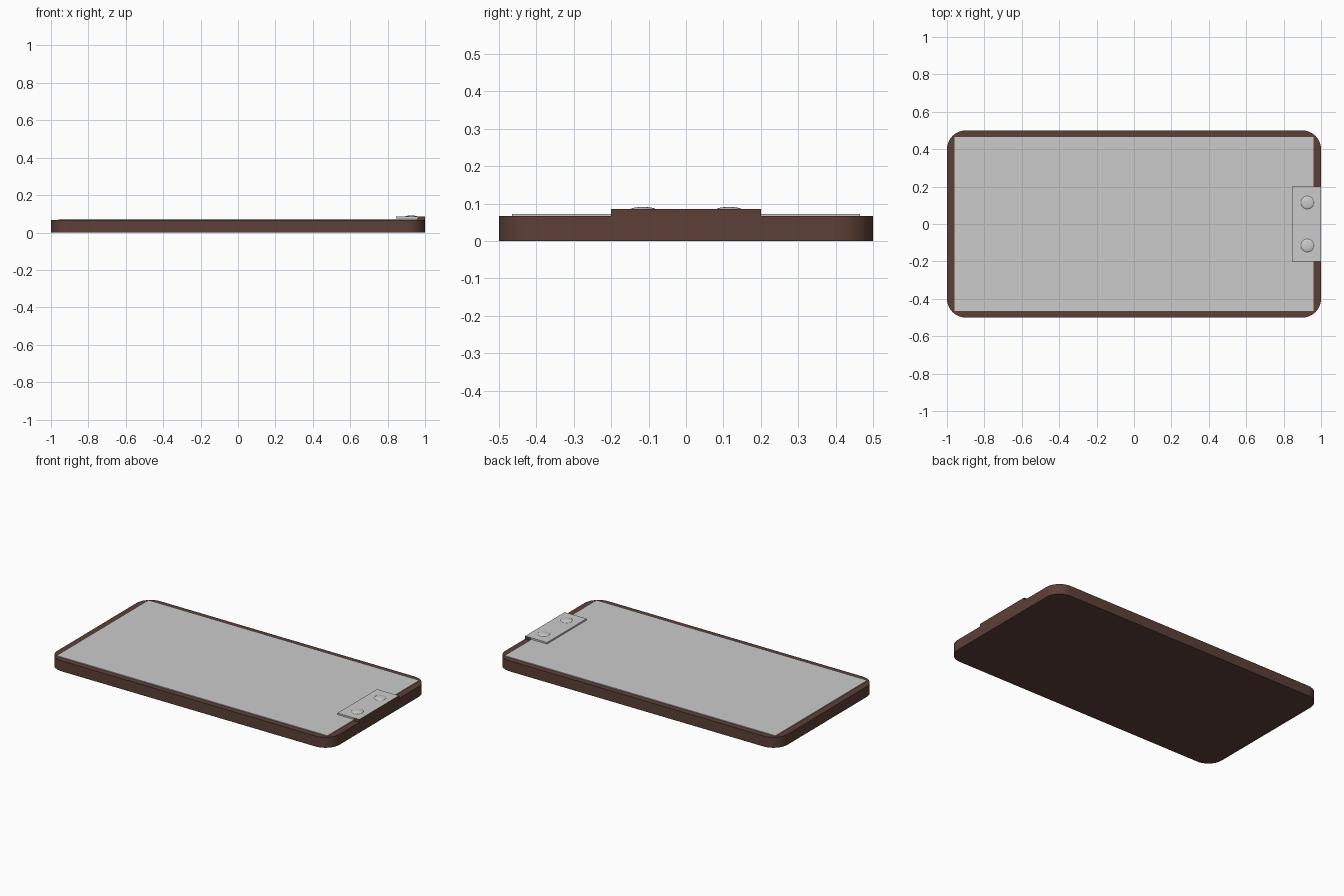
import bpy, bmesh, math
from mathutils import Matrix

if "Cube" in bpy.data.objects:
    bpy.data.objects.remove(bpy.data.objects["Cube"])


def material(name, rgb):
    m = bpy.data.materials.new(name)
    m.diffuse_color = (*rgb, 1)
    m.use_nodes = True
    m.node_tree.nodes["Principled BSDF"].inputs["Base Color"].default_value = m.diffuse_color
    return m


brown = material("dark brown", (0.109, 0.051, 0.038))
grey = material("light grey", (0.60, 0.60, 0.60))


def finish(bm, name, mats, smooth=False):
    bmesh.ops.recalc_face_normals(bm, faces=bm.faces)
    me = bpy.data.meshes.new(name)
    bm.to_mesh(me)
    bm.free()
    for m in mats:
        me.materials.append(m)
    ob = bpy.data.objects.new(name, me)
    bpy.context.collection.objects.link(ob)
    if smooth:
        bpy.ops.object.select_all(action='DESELECT')
        ob.select_set(True)
        bpy.context.view_layer.objects.active = ob
        bpy.ops.object.shade_smooth_by_angle(angle=math.radians(35))
    return ob


def box(name, x0, x1, y, z0, z1, mats, top_mat=0):
    bm = bmesh.new()
    bmesh.ops.create_cube(bm, size=1)
    for v in bm.verts:
        v.co = ((x0 + x1) / 2 + v.co.x * (x1 - x0), v.co.y * 2 * y,
                (z0 + z1) / 2 + v.co.z * (z1 - z0))
    bm.normal_update()
    for f in bm.faces:
        if f.normal.z > 0.9:
            f.material_index = top_mat
    return finish(bm, name, mats)


# Rounded body slab
bm = bmesh.new()
R, N, H = 0.1, 10, 0.067
ring = []
for k, (sx, sy) in enumerate([(1, 1), (-1, 1), (-1, -1), (1, -1)]):
    for i in range(N + 1):
        a = math.pi / 2 * (k + i / N)
        ring.append(bm.verts.new((sx * 0.9 + R * math.cos(a),
                                  sy * 0.4 + R * math.sin(a), 0)))
base = bm.faces.new(ring)
ext = bmesh.ops.extrude_face_region(bm, geom=[base], use_keep_orig=True)
for g in ext["geom"]:
    if isinstance(g, bmesh.types.BMVert):
        g.co.z = H
finish(bm, "body", [brown], True)

# Sheet lying on the body
box("sheet", -0.96, 0.96, 0.465, 0.065, 0.072, [grey])

# Clip plate and the brown riser holding it (its top is grey)
box("clip_plate", 0.845, 0.96, 0.2, 0.075, 0.085, [grey])
box("clip_riser", 0.96, 1.0, 0.2, 0.06, 0.085, [brown, grey], 1)

# Two flattened rivet heads
for side, s in (("left", -1), ("right", 1)):
    bm = bmesh.new()
    bmesh.ops.create_uvsphere(bm, u_segments=24, v_segments=12, radius=1)
    bmesh.ops.transform(bm, verts=bm.verts, matrix=Matrix.Translation(
        (0.927, s * 0.115, 0.083)) @ Matrix.Diagonal((0.036, 0.036, 0.008, 1)))
    finish(bm, "rivet_" + side, [grey], True)
